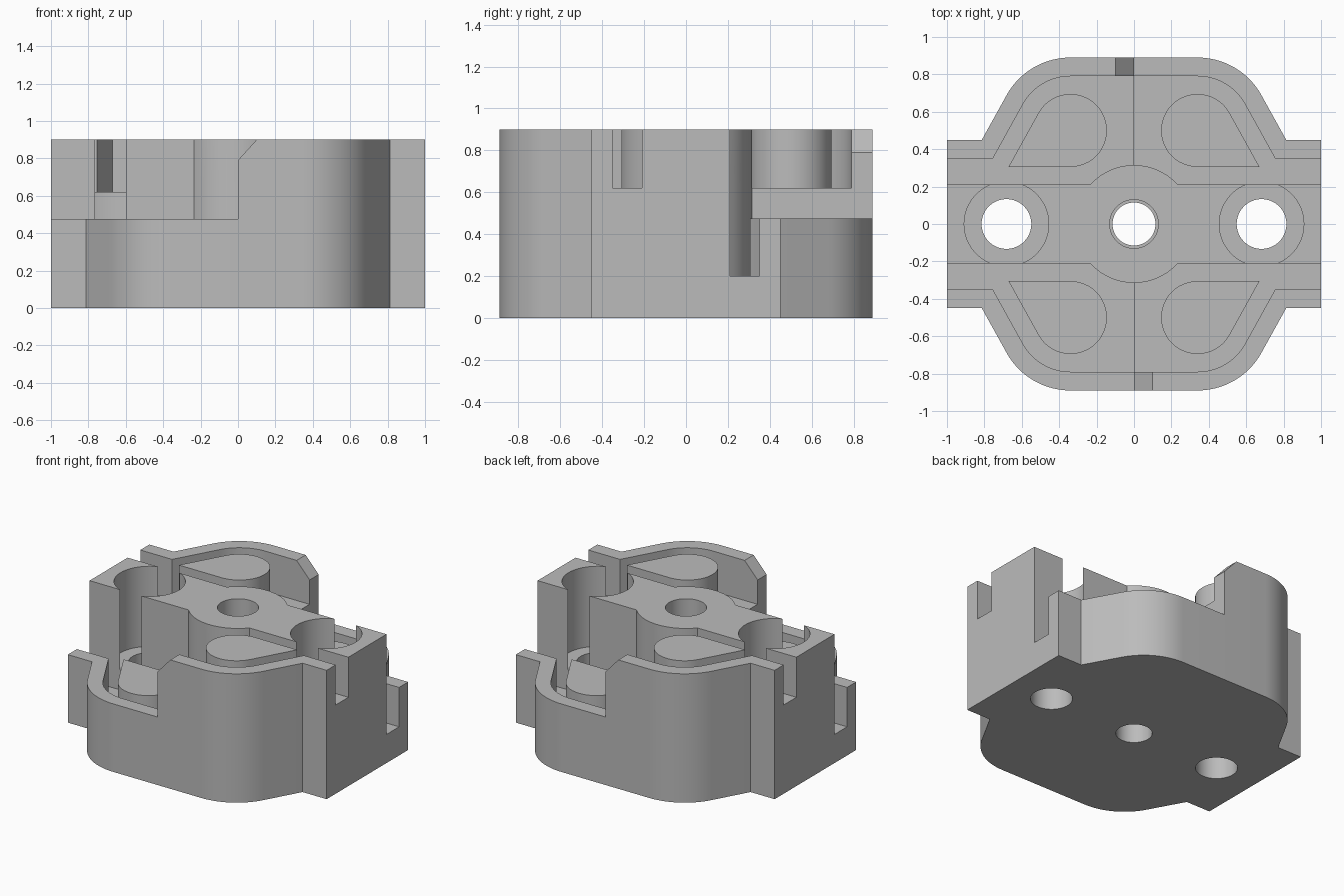
import bpy, bmesh, math
from mathutils import Matrix

cube = bpy.data.objects.get("Cube")
if cube:
    bpy.data.objects.remove(cube, do_unlink=True)

TOP, LOW, OVER = 0.9, 0.475, 1.0      # high wall, low wall, above everything
DEEP, SHALLOW, WELL = 0.2, 0.62, 0.34  # floor heights
ISLAND, BULGE = 0.21, 0.315            # half width and hub radius of the island
CX, CY, TILT = 0.34, 0.5, math.radians(29)  # corner arc centre, slant normal

grey = bpy.data.materials.new("plain grey")
grey.use_nodes = True
grey.diffuse_color = (0.5, 0.5, 0.5, 1)
grey.node_tree.nodes["Principled BSDF"].inputs["Base Color"].default_value = (0.5, 0.5, 0.5, 1)


def arc(cx, cy, r, a0, a1, n=16):
    return [(cx + r * math.cos(a0 + (a1 - a0) * i / n),
             cy + r * math.sin(a0 + (a1 - a0) * i / n)) for i in range(n + 1)]


def circle(cx, r, n=64):
    return arc(cx, 0, r, 0, 2 * math.pi, n)[:-1]


def spin(pts):
    return [(-x, -y) for x, y in pts]


def mirror(pts):
    return [(-x, y) for x, y in reversed(pts)]


def slant_foot(r, y):
    """Point where the slanted side tangent to a corner arc reaches height y."""
    return (CX + (r - (y - CY) * math.sin(TILT)) / math.cos(TILT), y)


def prism(name, pts, z0, z1):
    bm = bmesh.new()
    face = bm.faces.new([bm.verts.new((x, y, z0)) for x, y in pts])
    side = bmesh.ops.extrude_face_region(bm, geom=[face])
    verts = [g for g in side["geom"] if isinstance(g, bmesh.types.BMVert)]
    bmesh.ops.translate(bm, verts=verts, vec=(0, 0, z1 - z0))
    bmesh.ops.recalc_face_normals(bm, faces=bm.faces)
    mesh = bpy.data.meshes.new(name)
    bm.to_mesh(mesh)
    bm.free()
    mesh.materials.append(grey)
    obj = bpy.data.objects.new(name, mesh)
    bpy.context.collection.objects.link(obj)
    return obj


def combine(tool, operation):
    bpy.context.view_layer.objects.active = body
    mod = body.modifiers.new(tool.name, "BOOLEAN")
    mod.operation, mod.solver, mod.object = operation, "EXACT", tool
    bpy.ops.object.modifier_apply(modifier=mod.name)
    bpy.data.objects.remove(tool, do_unlink=True)


# Outer shell: flanged ends, slanted shoulders, rounded corners
quarter = [(1, 0.45), slant_foot(0.39, 0.45)] + arc(CX, CY, 0.39, TILT, math.pi / 2)
half = quarter + mirror(quarter)
body = prism("housing", half + spin(half), 0, TOP)

# Channel on the back side, between the shell wall and the island
inner = [(1.1, 0.35), slant_foot(0.29, 0.35)] + arc(CX, CY, 0.29, TILT, math.pi / 2)
hub_angle = math.asin(ISLAND / BULGE)
hub = arc(0, 0, BULGE, math.pi / 2, hub_angle, 12)
deep = [(0, 0.79)] + hub + [(1.1, ISLAND)] + inner
shallow = inner + mirror(inner) + [(-1.1, ISLAND)] + mirror(hub)[:-1] + hub + [(1.1, ISLAND)]

# Teardrop post, one per quarter
post = [(CX, 0.305), slant_foot(0.195, 0.305)]
post += arc(CX, CY, 0.195, TILT, 1.5 * math.pi, 32)[:-1]

# Lowered wall with a chamfered step, drawn in x and z then stood upright
step = [(-1.1, LOW), (0, LOW), (0, 0.79), (0.1, TOP), (0.1, OVER), (-1.1, OVER)]

for turn in (False, True):
    place = spin if turn else list
    combine(prism("channel_cut", place(shallow), SHALLOW, OVER), "DIFFERENCE")
    combine(prism("deep_channel_cut", place(deep), DEEP, OVER), "DIFFERENCE")
    tool = prism("low_wall_cut", step, 0.33, OVER)
    tool.data.transform(Matrix.Rotation(math.pi / 2, 4, "X"))
    if not turn:
        tool.data.transform(Matrix.Rotation(math.pi, 4, "Z"))
    tool.data.update()
    combine(tool, "DIFFERENCE")
    combine(prism("low_post", place(post), 0.1, LOW), "UNION")
    combine(prism("high_post", place(mirror(post)), 0.1, TOP), "UNION")

# Screw wells open to both channels, with through holes
for x in (-0.682, 0.682):
    well = [(px, max(-ISLAND - 0.001, min(ISLAND + 0.001, py))) for px, py in circle(x, 0.226)]
    well = [p for i, p in enumerate(well) if p[1] != well[i - 1][1] or abs(p[1]) < ISLAND]
    # keep both ends of each flat side
    well = []
    limit = math.asin((ISLAND + 0.001) / 0.226)
    well += arc(x, 0, 0.226, -limit, limit, 24)
    well += arc(x, 0, 0.226, math.pi - limit, math.pi + limit, 24)
    combine(prism("well_cut", well, WELL, OVER), "DIFFERENCE")
    combine(prism("screw_hole_cut", circle(x, 0.133), -0.1, OVER), "DIFFERENCE")

# Stepped centre bore
combine(prism("bore_cut", circle(0, 0.115), -0.1, OVER), "DIFFERENCE")
combine(prism("wide_bore_cut", circle(0, 0.13), WELL, OVER), "DIFFERENCE")

bpy.ops.object.select_all(action="DESELECT")
body.select_set(True)
bpy.context.view_layer.objects.active = body
bpy.ops.object.shade_smooth_by_angle(angle=math.radians(25))
